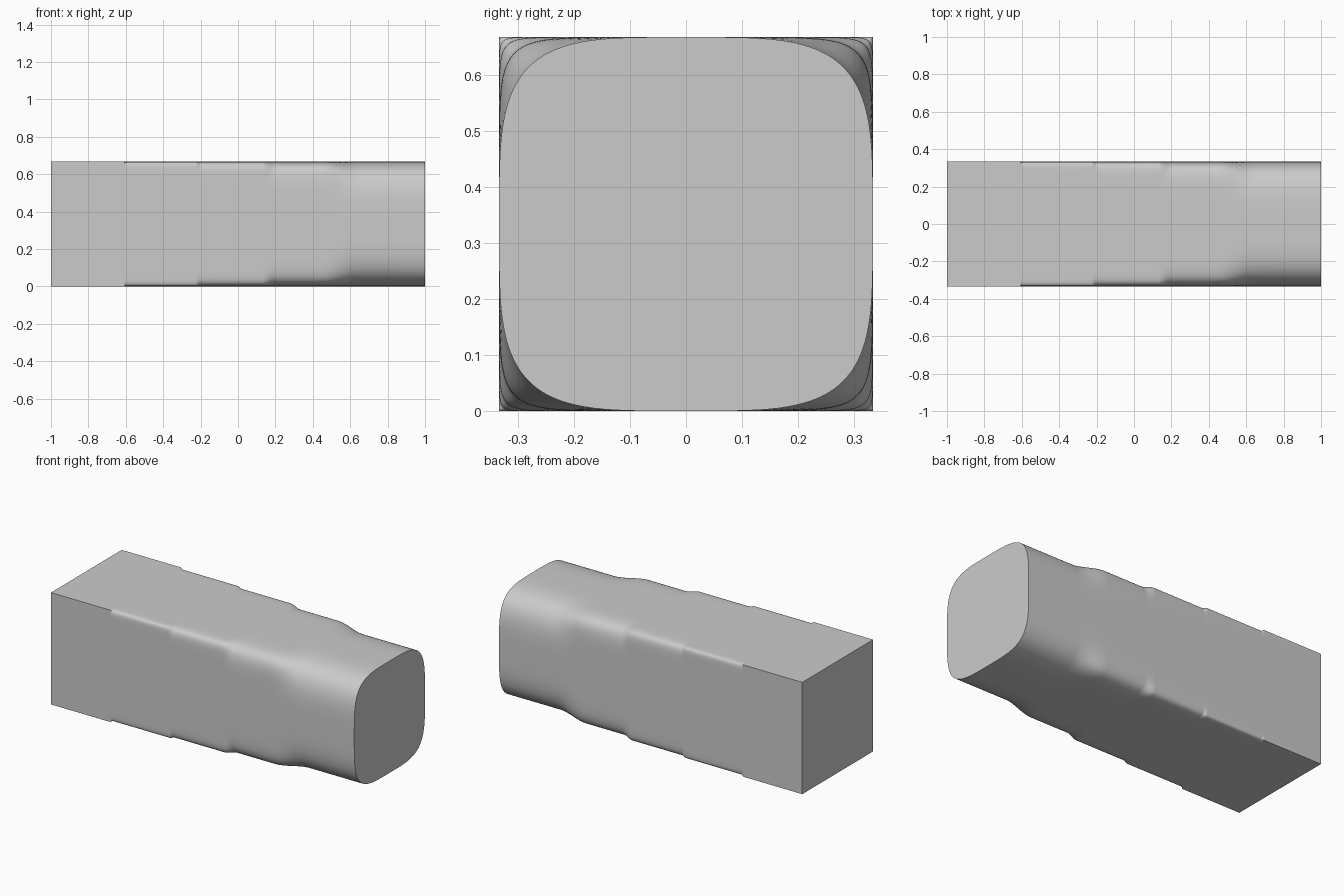
import bpy, bmesh, math

if "Cube" in bpy.data.objects:
    bpy.data.objects.remove(bpy.data.objects["Cube"])

H = 1 / 3          # half width of the square bar
PER_SIDE = 48      # points along each side of the section


def section(n):
    """Superellipse cross-section; n=None gives the plain square."""
    pts = []
    for side in range(4):
        a = side * math.pi / 2
        for i in range(PER_SIDE):
            # points gather towards the corners
            v = math.sin(math.pi / 2 * (2 * i / PER_SIDE - 1))
            p, q = 1.0, v
            k = 1.0 if n is None else (1 + abs(v) ** n) ** (-1 / n)
            p, q = p * k * H, q * k * H
            pts.append((p * math.cos(a) - q * math.sin(a),
                        p * math.sin(a) + q * math.cos(a)))
    return pts


# stages from square to round, and the blend range between each pair
shapes = [section(n) for n in (None, 32, 16, 8, 4)]
blends = [(-0.61, -0.6), (-0.225, -0.2), (0.13, 0.2), (0.45, 0.65)]

rings = [(-1.0, shapes[0])]
for (x0, x1), a, b in zip(blends, shapes, shapes[1:]):
    for i in range(13):
        t = i / 12
        s = t * t * (3 - 2 * t)
        rings.append((x0 + (x1 - x0) * t,
                      [(p[0] + (q[0] - p[0]) * s, p[1] + (q[1] - p[1]) * s)
                       for p, q in zip(a, b)]))
rings.append((1.0, shapes[-1]))

# skin the rings and cap both ends
bm = bmesh.new()
loops = [[bm.verts.new((x, y, z + H)) for y, z in pts] for x, pts in rings]
n = len(loops[0])
for a, b in zip(loops, loops[1:]):
    for i in range(n):
        j = (i + 1) % n
        bm.faces.new((a[i], a[j], b[j], b[i]))
bm.faces.new(loops[0])
bm.faces.new(loops[-1])
bmesh.ops.recalc_face_normals(bm, faces=bm.faces)

mesh = bpy.data.meshes.new("stepped_bar")
bm.to_mesh(mesh)
bm.free()
bar = bpy.data.objects.new("stepped_bar", mesh)
bpy.context.collection.objects.link(bar)
bpy.context.view_layer.objects.active = bar
bar.select_set(True)
bpy.ops.object.shade_smooth_by_angle(angle=math.radians(30))
